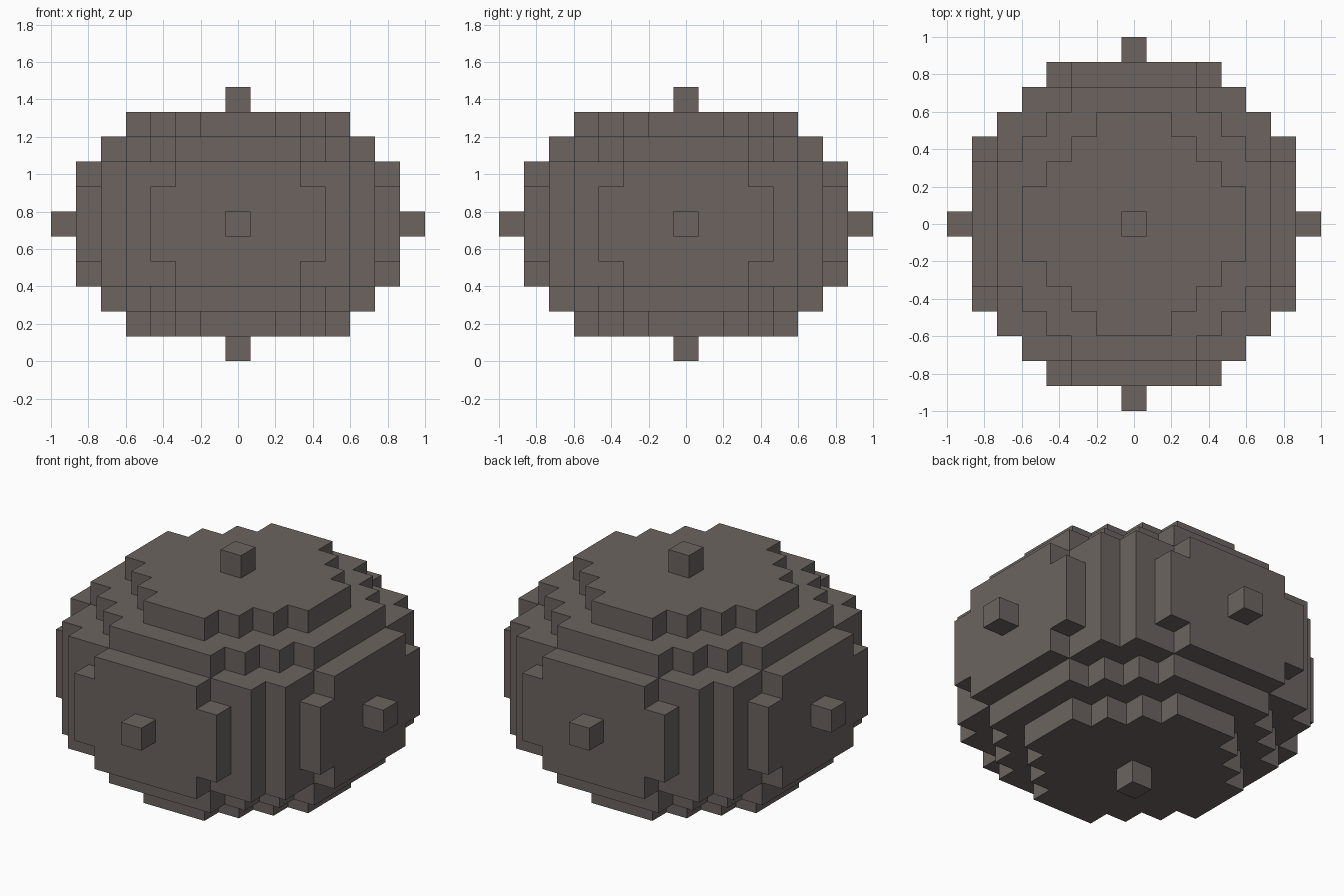
import bpy

U = 2 / 15          # size of one block
MID = 5.5 * U       # height of the centre block

if "Cube" in bpy.data.objects:
    bpy.data.objects.remove(bpy.data.objects["Cube"], do_unlink=True)

# One stone colour for everything
stone = bpy.data.materials.new("dark_warm_grey")
stone.use_nodes = True
colour = (0.149, 0.127, 0.117, 1)
stone.diffuse_color = colour
bsdf = next(n for n in stone.node_tree.nodes if n.type == 'BSDF_PRINCIPLED')
bsdf.inputs["Base Color"].default_value = colour
bsdf.inputs["Roughness"].default_value = 0.9

DIRECTIONS = [(1, 0, 0), (-1, 0, 0), (0, 1, 0), (0, -1, 0), (0, 0, 1), (0, 0, -1)]


def block_shell(name, cells, neighbours=frozenset()):
    """Outer faces of a set of blocks; faces against neighbours are left out."""
    verts, faces = {}, []
    for cell in sorted(cells):
        for d in DIRECTIONS:
            beside = tuple(c + s for c, s in zip(cell, d))
            if beside in cells or beside in neighbours:
                continue
            axis = next(i for i in range(3) if d[i])
            a, b = (axis + 1) % 3, (axis + 2) % 3
            corners = [(-1, -1), (1, -1), (1, 1), (-1, 1)]
            if d[axis] < 0:
                corners.reverse()
            face = []
            for ca, cb in corners:
                p = [2 * c for c in cell]
                p[axis] += d[axis]
                p[a] += ca
                p[b] += cb
                face.append(verts.setdefault(tuple(p), len(verts)))
            faces.append(face)
    mesh = bpy.data.meshes.new(name)
    points = [(x * U / 2, y * U / 2, z * U / 2 + MID) for x, y, z in verts]
    mesh.from_pydata(points, [], faces)
    mesh.materials.append(stone)
    mesh.update()
    obj = bpy.data.objects.new(name, mesh)
    bpy.context.collection.objects.link(obj)
    return obj


# Body: half-width in x of each row, by distance from the middle in y,
# for each layer going out from the middle in z
LAYERS = [
    [6, 6, 6, 6, 5, 4, 3],
    [6, 6, 6, 6, 5, 4, 3],
    [6, 6, 6, 5, 5, 4, 2],
    [5, 5, 5, 4, 3, 2],
    [4, 4, 3, 2, 1],
]
body = set()
for layer, rows in enumerate(LAYERS):
    for row, half in enumerate(rows):
        for x in range(-half, half + 1):
            for y in (-row, row):
                for z in (-layer, layer):
                    body.add((x, y, z))
block_shell("stepped_body", body)

# One stud in the middle of each side
STUDS = {
    "left_stud": (7, 0, 0), "right_stud": (-7, 0, 0),
    "back_stud": (0, 7, 0), "front_stud": (0, -7, 0),
    "top_stud": (0, 0, 5), "bottom_stud": (0, 0, -5),
}
for name, cell in STUDS.items():
    block_shell(name, {cell}, body)
